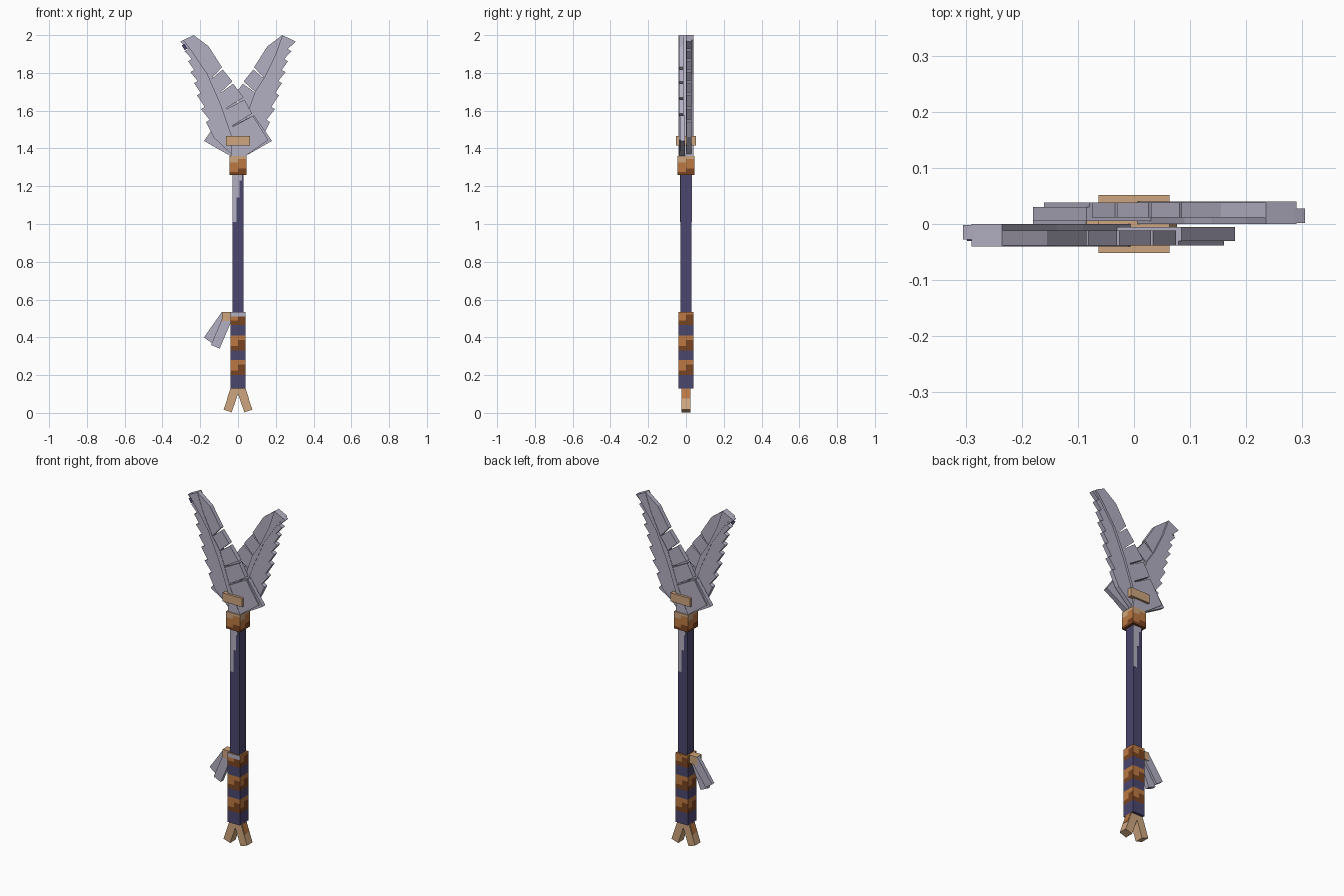
import bpy, bmesh
from mathutils import Vector

cube = bpy.data.objects.get("Cube")
if cube:
    bpy.data.objects.remove(cube)


def material(name, rgb):
    m = bpy.data.materials.new(name)
    m.use_nodes = True
    m.diffuse_color = (*rgb, 1)
    m.node_tree.nodes["Principled BSDF"].inputs["Base Color"].default_value = (*rgb, 1)
    return m


GREY = material("feather_grey", (0.45, 0.43, 0.54))
NAVY = material("shaft_navy", (0.07, 0.062, 0.155))
TAN = material("cord_tan", (0.61, 0.38, 0.21))
ORANGE = material("leather_orange", (0.50, 0.19, 0.055))
BROWN = material("leather_brown", (0.19, 0.056, 0.015))
PALETTE = [GREY, NAVY, TAN, ORANGE, BROWN]


def finish(name, bm, mat):
    bmesh.ops.recalc_face_normals(bm, faces=bm.faces)
    mesh = bpy.data.meshes.new(name)
    bm.to_mesh(mesh)
    bm.free()
    if mat:
        mesh.materials.append(mat)
    ob = bpy.data.objects.new(name, mesh)
    bpy.context.collection.objects.link(ob)
    return ob


def prism(name, points, y0, y1, mat, turn=1):
    """Extrude an x-z outline through y; turn=-1 spins it half way round z."""
    bm = bmesh.new()
    face = bm.faces.new([bm.verts.new((x * turn, y0 * turn, z)) for x, z in points])
    ext = bmesh.ops.extrude_face_region(bm, geom=[face])
    verts = [g for g in ext["geom"] if isinstance(g, bmesh.types.BMVert)]
    bmesh.ops.translate(bm, verts=verts, vec=(0, (y1 - y0) * turn, 0))
    return finish(name, bm, mat)


def block(name, x0, x1, y0, y1, z0, z1, mat, turn=1):
    return prism(name, [(x0, z0), (x1, z0), (x1, z1), (x0, z1)], y0, y1, mat, turn)


def bar(name, start, end, width, y0, y1, mat):
    """Leaning flat bar between two x-z points."""
    a, b = Vector(start), Vector(end)
    d = (b - a).normalized()
    n = Vector((-d.y, d.x)) * width / 2
    return prism(name, [a + n, b + n, b - n, a - n], y0, y1, mat)


def wrapped(name, half, z0, z1, cuts, rule):
    """Square sleeve cut into bands and halves, coloured by a rule."""
    ob = block(name, -half, half, -half, half, z0, z1, None)
    bm = bmesh.new()
    bm.from_mesh(ob.data)
    planes = [((0, 0, z), (0, 0, 1)) for z in cuts]
    planes += [((0, 0, 0), (1, 0, 0)), ((0, 0, 0), (0, 1, 0))]
    for co, no in planes:
        bmesh.ops.bisect_plane(bm, geom=bm.verts[:] + bm.edges[:] + bm.faces[:],
                               plane_co=co, plane_no=no)
    for m in PALETTE:
        ob.data.materials.append(m)
    for f in bm.faces:
        c, n = f.calc_center_median(), f.normal
        across = c.x * -n.y + c.y * n.x      # left to right on each side
        f.material_index = PALETTE.index(rule(c.z, across, n))
    bm.to_mesh(ob.data)
    bm.free()


# Shaft with worn patches on the front and back
block("shaft", -0.03, 0.03, -0.03, 0.03, 0.5, 1.3, NAVY)
for side, turn in (("front", 1), ("back", -1)):
    prism(side + "_worn_patch",
          [(-0.03, 1.01), (-0.008, 1.01), (-0.008, 1.14), (0.008, 1.14),
           (0.008, 1.23), (0.02, 1.23), (0.02, 1.27), (-0.03, 1.27)],
          -0.032, -0.029, GREY, turn)

# Grip with leather bands
BANDS = (0.2, 0.33, 0.465)


def grip_rule(z, across, n):
    if n.y < -0.5 and z > 0.51:
        return GREY
    for low in BANDS:
        if low < z < low + 0.08:
            return BROWN if z < low + (0.055 if across > 0 else 0.025) else ORANGE
    return NAVY


wrapped("grip", 0.039, 0.13, 0.535,
        [b + h for b in BANDS for h in (0, 0.025, 0.055, 0.08)] + [0.51], grip_rule)


# Collar below the feathers
def collar_rule(z, across, n):
    if z > (1.325 if across < 0 else 1.345):
        return TAN
    return BROWN if z < (1.275 if across < 0 else 1.295) else ORANGE


wrapped("collar", 0.045, 1.26, 1.36, (1.275, 1.295, 1.325, 1.345), collar_rule)

# Loose cord ends at the foot
for side, s in (("left", 1), ("right", -1)):
    bar(side + "_cord_end", (s * 0.012, 0.135), (s * 0.055, 0.01), 0.045, -0.025, 0.025, TAN)
    bar(side + "_cord_stain", (s * 0.037, 0.128), (s * 0.055, 0.075), 0.006,
        -0.02, 0.02, ORANGE)

# Hanging charm on the right of the grip
block("charm_knot", -0.085, -0.038, -0.022, 0.022, 0.487, 0.535, TAN)
bar("charm_feather_inner", (-0.052, 0.51), (-0.12, 0.35), 0.05, -0.02, 0.004, GREY)
bar("charm_feather_outer", (-0.065, 0.52), (-0.16, 0.385), 0.05, -0.004, 0.018, GREY)

# Binding plate across both feathers
block("binding", -0.063, 0.063, -0.052, 0.052, 1.415, 1.465, TAN)

# Large feathers: shared outline points from tip to base
QUILL_LEFT = [(-0.25, 1.92), (-0.165, 1.795), (-0.095, 1.635), (-0.03, 1.45), (-0.04, 1.34)]
QUILL_RIGHT = [(-0.138, 1.772), (-0.09, 1.70), (-0.06, 1.615), (-0.03, 1.52), (0.04, 1.36)]
VANE_EDGE = [(-0.085, 1.83), (-0.03, 1.755), (0.03, 1.67), (0.075, 1.585), (0.16, 1.445)]
BARB_TIPS = [(-0.17, 1.54), (-0.196, 1.608), (-0.217, 1.682), (-0.233, 1.746),
             (-0.252, 1.804), (-0.264, 1.862), (-0.283, 1.915), (-0.305, 1.965)]


def feather(side, turn):
    prism(side + "_quill",
          [(-0.29, 1.973), (-0.235, 2.0), (-0.2, 1.9)] + QUILL_RIGHT + QUILL_LEFT[::-1],
          -0.04, 0, GREY, turn)
    # Inner vane, split by slits
    prism(side + "_vane_tip",
          [(-0.25, 1.95), (-0.235, 2.0), (-0.155, 1.94), VANE_EDGE[0], QUILL_RIGHT[0]],
          -0.038, -0.012, GREY, turn)
    for i in range(4):
        (ax, az), (bx, bz) = QUILL_RIGHT[i], VANE_EDGE[i]
        top = [(ax - 0.01, az - 0.012), (bx + 0.004, bz - 0.012)]
        prism(f"{side}_vane_{i + 1}", top + [VANE_EDGE[i + 1], QUILL_RIGHT[i + 1]],
              -0.038, -0.012, GREY, turn)
    prism(side + "_vane_underlay",
          [(-0.03, 1.52), (0.085, 1.575), (0.18, 1.44), (0.04, 1.36)],
          -0.03, -0.005, GREY, turn)
    # Outer vane with stepped barbs
    steps = [(-0.03, 1.365), (-0.13, 1.46)]
    for x, z in BARB_TIPS:
        steps += [(x, z), (x + 0.02, z + 0.011)]
    prism(side + "_outer_vane", steps + QUILL_LEFT[:4], -0.028, -0.002, GREY, turn)
    # Dark flecks near the tip
    bar(side + "_tip_fleck", (-0.29, 1.95), (-0.275, 1.925), 0.018, -0.03, -0.027, NAVY)\
        if turn == 1 else None


feather("front_feather", 1)
feather("back_feather", -1)
